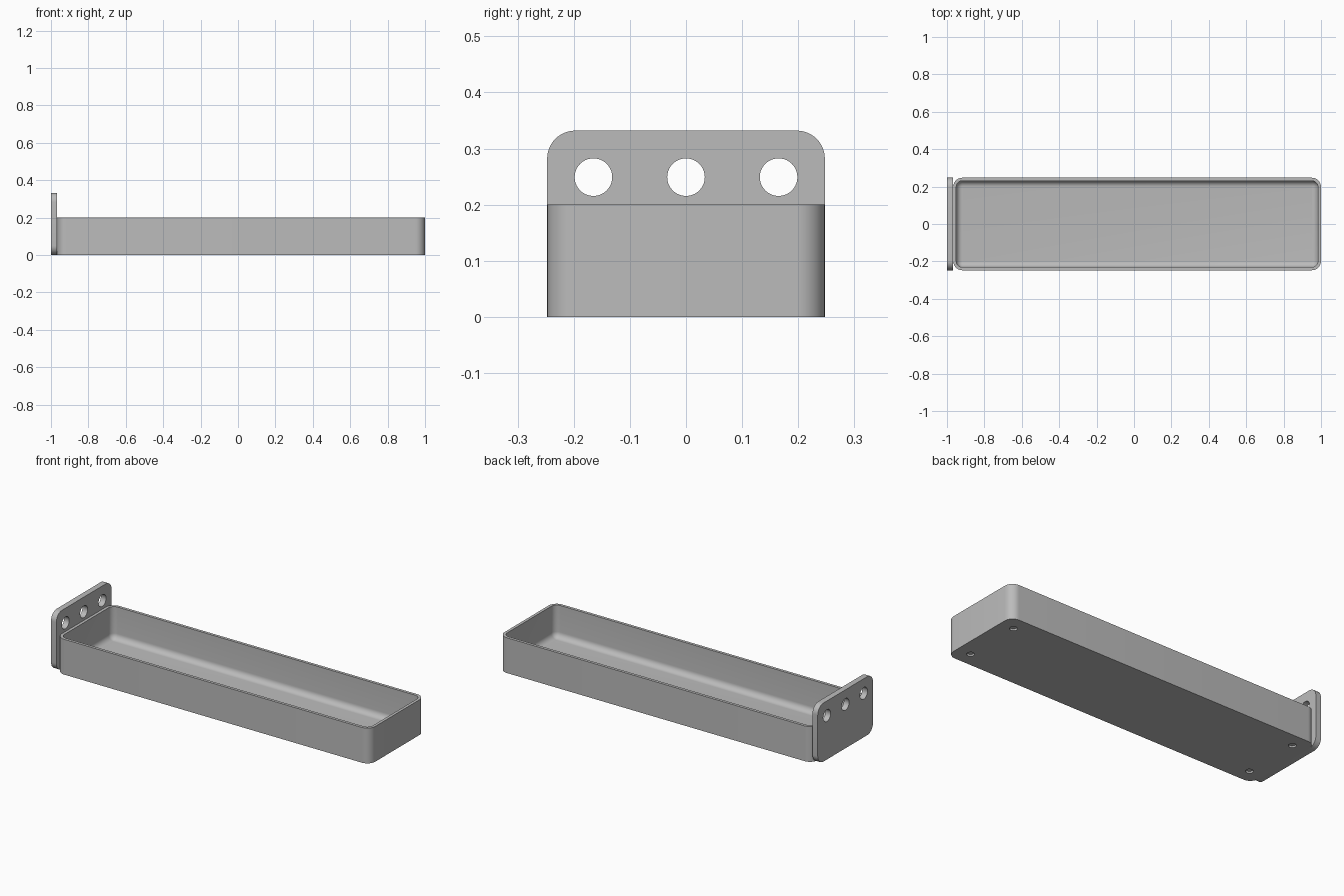
import bpy
import bmesh
import math
from mathutils import Matrix, Vector

if "Cube" in bpy.data.objects:
    bpy.data.objects.remove(bpy.data.objects["Cube"])

# Main dimensions
WIDTH, HEIGHT, PLATE_HEIGHT = 0.495, 0.2, 0.332
LEFT, RIGHT, PLATE_THICKNESS = -0.967, 1.0, 0.033
RADIUS, WALL, FLOOR, FILLET = 0.05, 0.0165, 0.0165, 0.033
HOLE_Y, HOLE_Z, HOLE_RADIUS = 0.165, 0.249, 0.0335
SCREW_INSET, SCREW_RADIUS, SCREW_DEPTH = 0.083, 0.02, 0.01

grey = bpy.data.materials.new("plain grey")
grey.use_nodes = True
colour = (0.5, 0.5, 0.5, 1)
grey.diffuse_color = colour
grey.node_tree.nodes["Principled BSDF"].inputs["Base Color"].default_value = colour


def rounded_ring(bm, size_x, size_y, radius, z, steps=10):
    """One closed rounded rectangle of vertices."""
    ring = []
    for corner, (sx, sy) in enumerate(((1, 1), (-1, 1), (-1, -1), (1, -1))):
        for i in range(steps + 1):
            a = math.pi / 2 * (corner + i / steps)
            x = sx * (size_x / 2 - radius) + radius * math.cos(a)
            y = sy * (size_y / 2 - radius) + radius * math.sin(a)
            ring.append(bm.verts.new((x, y, z)))
    return ring


def loft(name, sections, matrix):
    """Skin a stack of rounded rectangles and cap both ends."""
    bm = bmesh.new()
    rings = [rounded_ring(bm, *s) for s in sections]
    for low, high in zip(rings, rings[1:]):
        n = len(low)
        for i in range(n):
            j = (i + 1) % n
            bm.faces.new((low[i], low[j], high[j], high[i]))
    bm.faces.new(rings[0][::-1])
    bm.faces.new(rings[-1])
    bm.transform(matrix)
    bmesh.ops.recalc_face_normals(bm, faces=bm.faces)
    mesh = bpy.data.meshes.new(name)
    bm.to_mesh(mesh)
    bm.free()
    mesh.materials.append(grey)
    obj = bpy.data.objects.new(name, mesh)
    bpy.context.collection.objects.link(obj)
    return obj


def drill(obj, centres, radius, depth, axis):
    """Cut round holes, then remove the cutter."""
    bm = bmesh.new()
    turn = Vector((0, 0, 1)).rotation_difference(axis).to_matrix().to_4x4()
    for c in centres:
        bmesh.ops.create_cone(bm, cap_ends=True, segments=40, radius1=radius,
                              radius2=radius, depth=depth,
                              matrix=Matrix.Translation(c) @ turn)
    mesh = bpy.data.meshes.new("hole_cutter")
    bm.to_mesh(mesh)
    bm.free()
    mesh.materials.append(grey)
    cutter = bpy.data.objects.new("hole_cutter", mesh)
    cutter.hide_render = True
    bpy.context.collection.objects.link(cutter)
    mod = obj.modifiers.new("holes", 'BOOLEAN')
    mod.operation, mod.solver, mod.object = 'DIFFERENCE', 'EXACT', cutter
    activate(obj)
    bpy.ops.object.modifier_apply(modifier=mod.name)
    bpy.data.objects.remove(cutter)


def activate(obj):
    bpy.ops.object.select_all(action='DESELECT')
    obj.select_set(True)
    bpy.context.view_layer.objects.active = obj


# Open tray: outer wall, rim, inner wall and filleted floor
length, middle = RIGHT - LEFT, (RIGHT + LEFT) / 2
sections = [(length, WIDTH, RADIUS, 0), (length, WIDTH, RADIUS, HEIGHT)]
inner = (length - 2 * WALL, WIDTH - 2 * WALL, RADIUS - WALL)
sections.append((*inner, HEIGHT))
for i in range(9):
    a = math.pi / 2 * i / 8
    inset = FILLET * (1 - math.cos(a))
    sections.append((inner[0] - 2 * inset, inner[1] - 2 * inset,
                     inner[2] - inset, FLOOR + FILLET * (1 - math.sin(a))))
tray = loft("tray", sections, Matrix.Translation((middle, 0, 0)))

# Shallow screw recesses under the four corners
recesses = [Vector((x, y, 0)) for x in (LEFT + SCREW_INSET, RIGHT - SCREW_INSET)
            for y in (-HOLE_Y, HOLE_Y)]
drill(tray, recesses, SCREW_RADIUS, 2 * SCREW_DEPTH, Vector((0, 0, 1)))

# Upright mounting plate with three through holes
upright = (Matrix.Translation((LEFT - PLATE_THICKNESS, 0, PLATE_HEIGHT / 2))
           @ Matrix.Rotation(math.pi / 2, 4, 'Y'))
plate = loft("mounting_plate",
             [(PLATE_HEIGHT, WIDTH, RADIUS, z) for z in (0, PLATE_THICKNESS)], upright)
holes = [Vector((LEFT - PLATE_THICKNESS / 2, y, HOLE_Z)) for y in (-HOLE_Y, 0, HOLE_Y)]
drill(plate, holes, HOLE_RADIUS, 4 * PLATE_THICKNESS, Vector((1, 0, 0)))

for part in (tray, plate):
    activate(part)
    bpy.ops.object.shade_smooth_by_angle(angle=math.radians(30))
